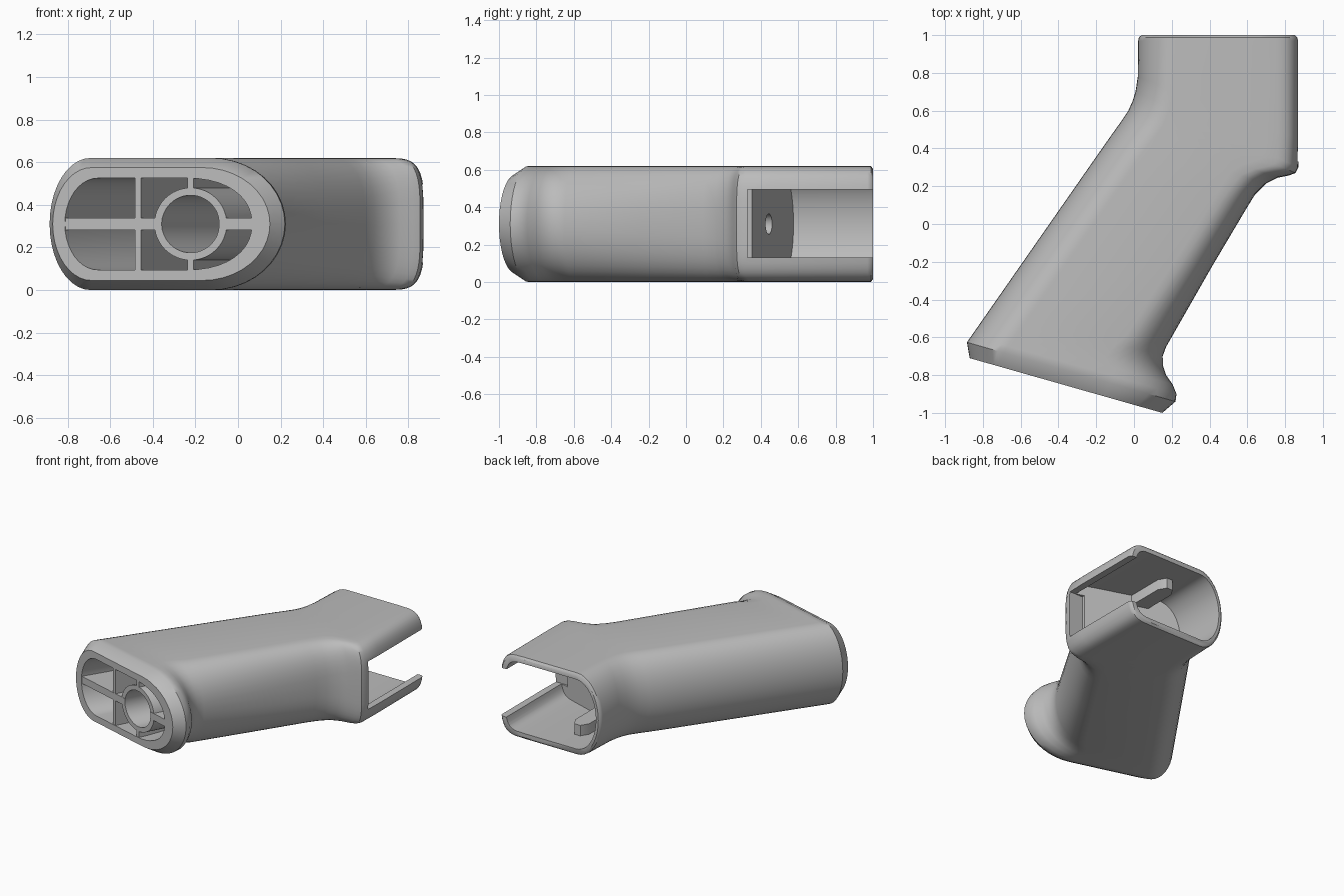
import bpy, bmesh, math
from mathutils import Vector

old = bpy.data.objects.get("Cube")
if old:
    bpy.data.objects.remove(old, do_unlink=True)

MID = 0.31      # centre plane height
TILT = 0.284    # slope of the butt end and of the sections through the handle
AXIS = Vector((0.463, 0.887, 0))

grey = bpy.data.materials.new("plain grey")
grey.use_nodes = True
grey.diffuse_color = (0.5, 0.5, 0.5, 1)
grey.node_tree.nodes["Principled BSDF"].inputs["Base Color"].default_value = (0.5, 0.5, 0.5, 1)


def make(name, rings):
    """Skin a list of equal rings into a closed solid."""
    bm = bmesh.new()
    loops = [[bm.verts.new(p) for p in ring] for ring in rings]
    n = len(loops[0])
    for a, b in zip(loops, loops[1:]):
        for i in range(n):
            j = (i + 1) % n
            bm.faces.new((a[i], a[j], b[j], b[i]))
    bm.faces.new(loops[0][::-1])
    bm.faces.new(loops[-1])
    bmesh.ops.recalc_face_normals(bm, faces=bm.faces)
    mesh = bpy.data.meshes.new(name)
    bm.to_mesh(mesh)
    bm.free()
    mesh.materials.append(grey)
    ob = bpy.data.objects.new(name, mesh)
    bpy.context.collection.objects.link(ob)
    return ob


def section(left, right, half, al, ar, power, steps=10):
    """Rounded section from left to right; al and ar are the rounding lengths."""
    a, b = Vector((*left, MID)), Vector((*right, MID))
    u = (b - a).normalized()
    w = (b - a).length
    top = []
    for i in range(steps + 1):
        t = math.pi / 2 * i / steps
        top.append((al * (1 - math.cos(t)), half * math.sin(t)))
    for i in range(steps + 1):
        t = math.pi / 2 * (1 - i / steps)
        c, s = max(math.cos(t), 0), max(math.sin(t), 0)
        top.append((w - ar + ar * c ** (2 / power), half * s ** (2 / power)))
    pts = top + [(s, -z) for s, z in top[-2:0:-1]]
    return [a + u * s + Vector((0, 0, z)) for s, z in pts]


def back_point(right):
    """Where a tilted section through the right point meets the straight back."""
    x = (right[1] + TILT * right[0] - 0.643) / (1.435 + TILT)
    return (x, 0.643 + 1.435 * x)


def end_y(x):
    return -0.71 - TILT * (x + 0.87)


def prism(name, outline, t0, t1):
    """Outline in x and z on the butt end, swept along the handle."""
    return make(name, [[Vector((x, end_y(x), z)) + AXIS * t for x, z in outline]
                       for t in (t0, t1)])


def circle(r, n=48):
    return [(-0.225 + r * math.cos(i * math.tau / n), MID + r * math.sin(i * math.tau / n))
            for i in range(n)]


def box(x0, x1, z0, z1):
    return [(x0, z0), (x1, z0), (x1, z1), (x0, z1)]


def boolean(target, tool, operation):
    mod = target.modifiers.new("cut", "BOOLEAN")
    mod.operation, mod.solver, mod.object = operation, "EXACT", tool
    bpy.context.view_layer.objects.active = target
    bpy.ops.object.modifier_apply(modifier=mod.name)
    bpy.data.objects.remove(tool, do_unlink=True)


# Grip body: chamfered butt, finger shelf, handle, then the squared head
rings = [section((-0.87, -0.71), (0.15, -1.0), 0.265, 0.19, 0.33, 2)]
handle = [(0.22, -0.94, 0.36, 2), (0.225, -0.90, 0.36, 2), (0.205, -0.85, 0.35, 2),
          (0.17, -0.80, 0.33, 2), (0.153, -0.75, 0.29, 2), (0.152, -0.70, 0.25, 2),
          (0.17, -0.65, 0.22, 2.1), (0.41, -0.23, 0.19, 2.3), (0.60, 0.09, 0.18, 2.5),
          (0.64, 0.155, 0.18, 2.7)]
for x, y, ar, power in handle:
    rings.append(section(back_point((x, y)), (x, y), 0.31, 0.2, ar, power))
head = [(-0.12, 0.47, 0.70, 0.215, 3), (-0.07, 0.54, 0.76, 0.245, 3.4),
        (-0.03, 0.60, 0.82, 0.257, 3.8), (-0.008, 0.65, 0.855, 0.27, 4),
        (0.008, 0.70, 0.87, 0.30, 4), (0.02, 0.78, 0.875, 0.45, 4),
        (0.022, 0.97, 0.875, 0.97, 4), (0.026, 0.988, 0.87, 0.988, 4)]
for lx, ly, rx, ry, power in head:
    rings.append(section((lx, ly), (rx, ry), 0.31, 0.2, 0.2, power))
rings.append(section((0.04, 1.0), (0.86, 1.0), 0.295, 0.19, 0.19, 4))
grip = make("grip_body", rings)

# Head cavity with its tilted floor, and the slot through the right wall
boolean(grip, make("head_cavity", [
    section((0.06, 0.575), (0.825, 0.33), 0.265, 0.17, 0.16, 4),
    section((0.06, 1.1), (0.825, 1.1), 0.265, 0.17, 0.16, 4)]), "DIFFERENCE")
slot = [(0.75, 0.33), (1.0, 0.33), (1.0, 1.1), (0.75, 1.1)]
boolean(grip, make("side_slot", [[(x, y, z) for x, y in slot] for z in (0.13, 0.495)]),
        "DIFFERENCE")


# Hollow butt with a cross web, upright webs and a screw tube
def hollow(grow, half, al, ar, lead):
    spots = [((-0.82, end_y(-0.82)), (0.11, end_y(0.11))),
             ((-0.65, -0.46), (0.07, -0.68)), ((-0.36, -0.01), (0.34, -0.21))]
    out = []
    for i, (a, b) in enumerate(spots):
        a = (a[0] - grow, a[1] + grow * TILT)
        b = (b[0] + grow, b[1] - grow * TILT)
        ring = section(a, b, half, al, ar, 2.2)
        out.append([p + AXIS * lead for p in ring] if i == 0 else ring)
    return out


boolean(grip, make("butt_hollow", hollow(0, 0.215, 0.16, 0.32, -0.1)), "DIFFERENCE")
boolean(grip, make("cross_web", hollow(0.02, 0.027, 0.004, 0.004, 0.003)), "UNION")
for x0, x1 in ((-0.485, -0.457), (-0.239, -0.211)):
    boolean(grip, prism("upright_web", box(x0, x1, 0.07, 0.55), 0.004, 0.9), "UNION")
boolean(grip, prism("screw_tube", circle(0.17), 0.005, 0.95), "UNION")
boolean(grip, prism("tube_bore", circle(0.135), -0.1, 1.1), "DIFFERENCE")
boolean(grip, prism("screw_hole", circle(0.055, 24), 1.0, 1.7), "DIFFERENCE")

# Guide bars on both inner walls of the head
bar = [(0.29, 0.42), (0.41, 0.42), (0.41, 0.75), (0.375, 0.81), (0.325, 0.81), (0.29, 0.75)]
bars = [make(name, [[(x, y, z) for x, y in bar] for z in span])
        for name, span in (("lower_guide_bar", (0.03, 0.125)),
                           ("upper_guide_bar", (0.495, 0.59)))]

# Smooth shading with sharp creases
bpy.ops.object.select_all(action="DESELECT")
for ob in [grip] + bars:
    ob.select_set(True)
bpy.context.view_layer.objects.active = grip
bpy.ops.object.shade_smooth_by_angle(angle=math.radians(38))
